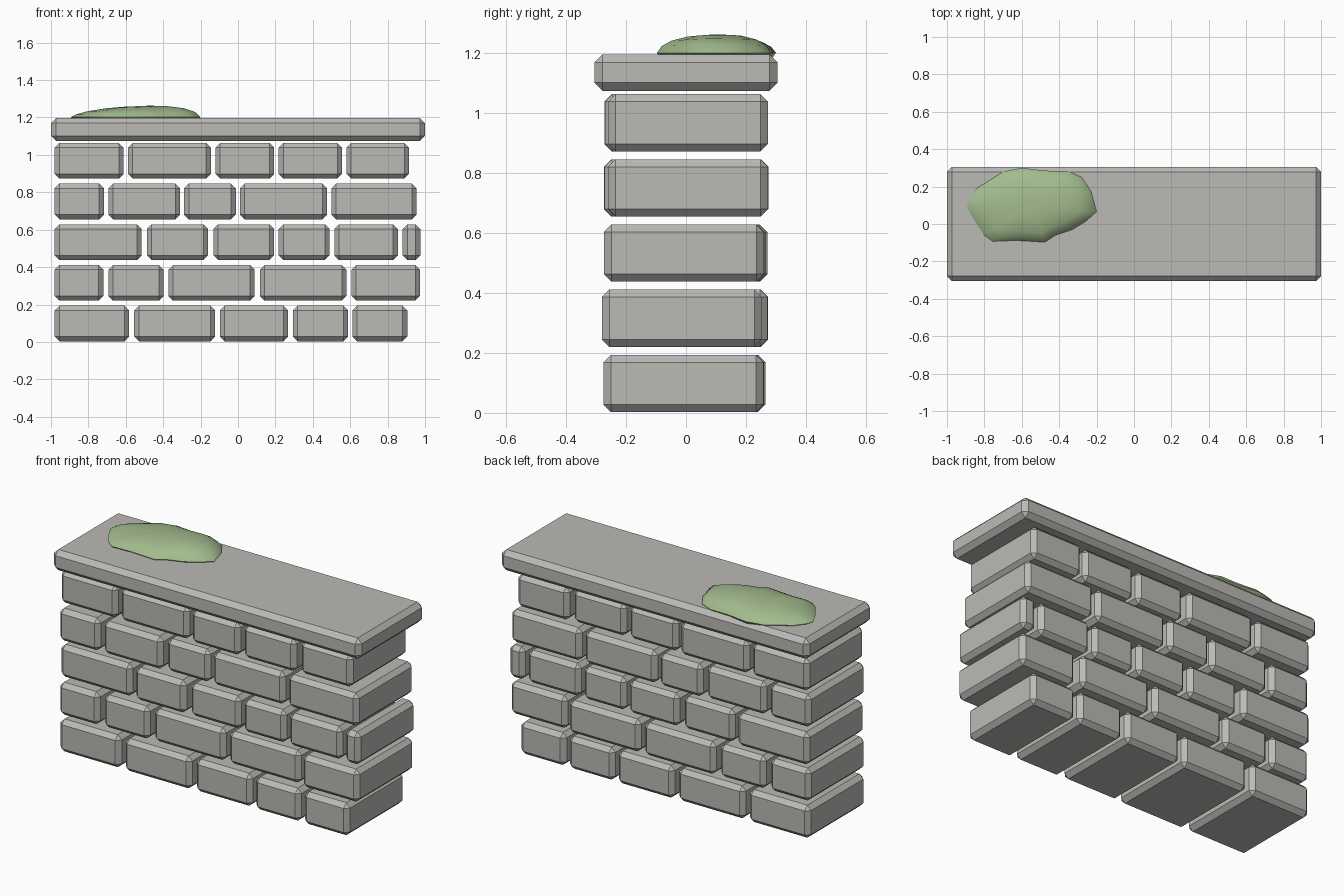
import bpy, bmesh, math, random

if "Cube" in bpy.data.objects:
    bpy.data.objects.remove(bpy.data.objects["Cube"])

random.seed(4)


def material(name, rgb):
    m = bpy.data.materials.new(name)
    m.diffuse_color = (*rgb, 1)
    m.use_nodes = True
    m.node_tree.nodes["Principled BSDF"].inputs["Base Color"].default_value = m.diffuse_color
    return m


stone = material("stone grey", (0.50, 0.49, 0.465))
moss_green = material("moss green", (0.36, 0.50, 0.27))


def finish(bm, name, mat):
    bmesh.ops.recalc_face_normals(bm, faces=bm.faces)
    me = bpy.data.meshes.new(name)
    bm.to_mesh(me)
    bm.free()
    me.materials.append(mat)
    ob = bpy.data.objects.new(name, me)
    bpy.context.collection.objects.link(ob)
    return ob


def block(name, x0, x1, y0, y1, z0, z1, bevel):
    bm = bmesh.new()
    bmesh.ops.create_cube(bm, size=1)
    for v in bm.verts:
        v.co.x = x1 if v.co.x > 0 else x0
        v.co.y = y1 if v.co.y > 0 else y0
        v.co.z = z1 if v.co.z > 0 else z0
    bmesh.ops.bevel(bm, geom=bm.edges[:], offset=bevel, segments=1, affect='EDGES')
    return finish(bm, name, stone)


# Brick courses: (start, end) of every brick along x, bottom to top
courses = [
    [(-.98, -.583), (-.555, -.122), (-.096, .268), (.294, .588), (.612, .905)],
    [(-.98, -.72), (-.693, -.398), (-.372, .089), (.117, .58), (.607, .973)],
    [(-.98, -.515), (-.487, -.16), (-.131, .193), (.217, .49), (.515, .855), (.88, .975)],
    [(-.98, -.717), (-.693, -.31), (-.288, -.012), (.01, .476), (.5, .955)],
    [(-.98, -.612), (-.588, -.145), (-.12, .193), (.217, .556), (.58, .914)],
]
# Depth shift of the right-hand brick in each course
end_shift = [-.009, -.014, -.007, .007, .007]
for r, row in enumerate(courses):
    z = r * 0.2175 + 0.003
    for i, (a, b) in enumerate(row):
        dy = end_shift[r] if i == len(row) - 1 else random.uniform(-.009, .009)
        block(f"brick_{r + 1}_{i + 1}", a, b, dy - .267, dy + .267, z, z + .191, .025)

# Coping slab
block("cap_slab", -1, 1, -.305, .305, 1.075, 1.197, .027)

# Moss clump: the outline shrunk through rising rings
outline = [(-.893, .09), (-.885, .13), (-.835, .195), (-.785, .225), (-.70, .28), (-.60, .30),
           (-.475, .285), (-.355, .283), (-.28, .25), (-.23, .175), (-.20, .066), (-.26, .013),
           (-.33, -.03), (-.42, -.06), (-.475, -.097), (-.635, -.088), (-.755, -.093),
           (-.80, -.06), (-.855, .02)]
rings = [(.94, 1.183), (1, 1.202), (.92, 1.223), (.75, 1.241), (.47, 1.255), (.2, 1.26)]
cx, cy = -.55, .10
bm = bmesh.new()
loops = []
for s, z in rings:
    loop = []
    for x, y in outline:
        dx, dy = (x - cx) * s, (y - cy) * s
        rise = (z - 1.197) * (1 + .25 * dx / .35) if z > 1.21 else z - 1.197
        loop.append(bm.verts.new((cx + dx, cy + dy, 1.197 + rise)))
    loops.append(loop)
n = len(outline)
for lo, hi in zip(loops, loops[1:]):
    for i in range(n):
        j = (i + 1) % n
        bm.faces.new((lo[i], lo[j], hi[j], hi[i]))
bm.faces.new(loops[0])
bm.faces.new(loops[-1])
moss = finish(bm, "moss_clump", moss_green)
bpy.context.view_layer.objects.active = moss
moss.select_set(True)
bpy.ops.object.shade_smooth_by_angle(angle=math.radians(50))
